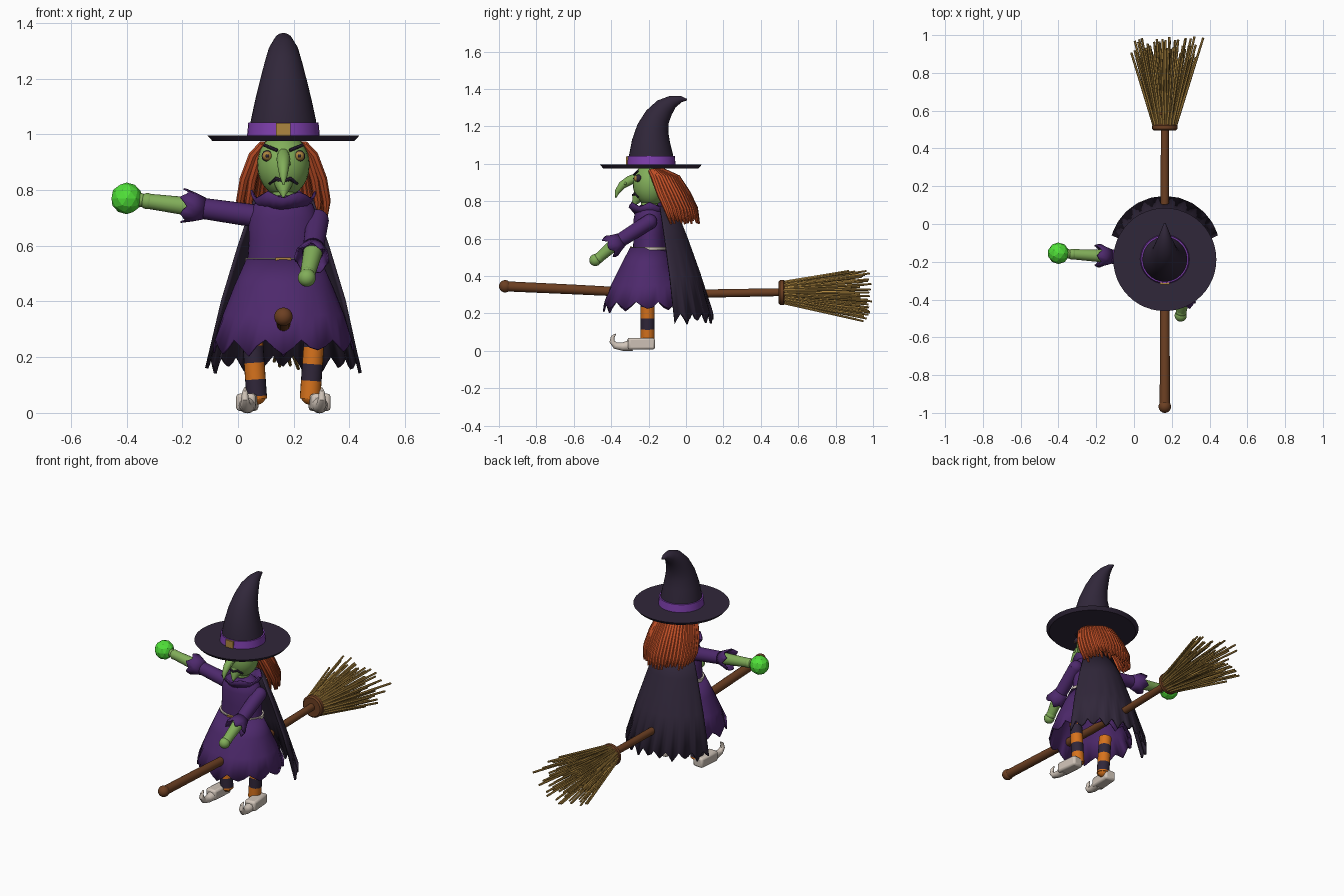
import bpy, bmesh, math, random
from mathutils import Vector

random.seed(4)
if "Cube" in bpy.data.objects:
    bpy.data.objects.remove(bpy.data.objects["Cube"])

CX = 0.163  # middle of the figure
BY = -0.195  # depth of the body axis


def colour(name, r, g, b):
    m = bpy.data.materials.new(name)
    m.use_nodes = True
    m.diffuse_color = (r, g, b, 1)
    m.node_tree.nodes["Principled BSDF"].inputs["Base Color"].default_value = (r, g, b, 1)
    return m


DARK = colour("dark cloth", 0.03, 0.02, 0.042)
PURPLE = colour("purple cloth", 0.075, 0.022, 0.15)
VIOLET = colour("violet band", 0.21, 0.05, 0.42)
SKIN = colour("green skin", 0.22, 0.42, 0.1)
GLOW = colour("bright green", 0.08, 0.75, 0.04)
HAIR = colour("red hair", 0.55, 0.08, 0.02)
ORANGE = colour("orange stripe", 0.68, 0.17, 0.012)
WOOD = colour("brown wood", 0.15, 0.05, 0.016)
GOLD = colour("straw gold", 0.42, 0.24, 0.05)
CREAM = colour("pale leather", 0.63, 0.55, 0.48)


def finish(obj, name, mats, angle=40):
    obj.name = name
    for m in mats:
        obj.data.materials.append(m)
    bpy.ops.object.select_all(action="DESELECT")
    obj.select_set(True)
    bpy.context.view_layer.objects.active = obj
    if angle:
        bpy.ops.object.shade_smooth_by_angle(angle=math.radians(angle))
    return obj


def add_tube(bm, path, radii, n=16, cap=True, jag=0, arc=None, bands=1):
    """Rings along a path; radii are numbers or (wide, deep) pairs."""
    pts = [Vector(p) for p in path]
    count = n + 1 if arc else n
    a0, a1 = arc or (0, 360)
    rings = []
    for k, p in enumerate(pts):
        t = (pts[min(k + 1, len(pts) - 1)] - pts[max(k - 1, 0)]).normalized()
        ref = Vector((1, 0, 0)) if abs(t.x) < 0.8 else Vector((0, 0, 1))
        v = t.cross(ref).normalized()
        u = v.cross(t)
        r = radii[k]
        ru, rv = r if isinstance(r, tuple) else (r, r)
        ring = []
        for i in range(count):
            a = math.radians(a0 + (a1 - a0) * i / n)
            q = p + u * ru * math.cos(a) + v * rv * math.sin(a)
            if jag and k == len(pts) - 1:
                q += t * jag * abs(i % 4 - 2) / 2 * random.uniform(0.7, 1.2)
            ring.append(bm.verts.new(q))
        rings.append(ring)
    for k in range(len(rings) - 1):
        for i in range(n):
            j = (i + 1) % count
            f = bm.faces.new((rings[k][i], rings[k][j], rings[k + 1][j], rings[k + 1][i]))
            f.material_index = k % bands
    if cap and not arc:
        bm.faces.new(rings[0])
        bm.faces.new(rings[-1])


def tubes(name, items, mats, thick=0, angle=40, **kw):
    bm = bmesh.new()
    for path, radii in items:
        add_tube(bm, path, radii, bands=len(mats), **kw)
    bmesh.ops.recalc_face_normals(bm, faces=bm.faces[:])
    mesh = bpy.data.meshes.new(name)
    bm.to_mesh(mesh)
    bm.free()
    obj = bpy.data.objects.new(name, mesh)
    bpy.context.collection.objects.link(obj)
    if thick:
        s = obj.modifiers.new("thickness", "SOLIDIFY")
        s.thickness, s.offset = thick, 0
    return finish(obj, name, mats, angle)


def tube(name, path, radii, mat, **kw):
    return tubes(name, [(path, radii)], [mat], **kw)


def upright(name, zs, radii, mat, y=BY, **kw):
    return tube(name, [(CX, y, z) for z in zs], radii, mat, **kw)


def ball(name, loc, r, mat, scale=(1, 1, 1)):
    bpy.ops.mesh.primitive_uv_sphere_add(segments=24, ring_count=14, radius=r, location=loc)
    bpy.context.object.scale = scale
    return finish(bpy.context.object, name, [mat], 60)


def box(name, loc, size, mat, rot=(0, 0, 0), bevel=0):
    bpy.ops.mesh.primitive_cube_add(size=1, location=loc, rotation=rot)
    obj = bpy.context.object
    obj.scale = size
    bpy.ops.object.transform_apply(location=False, rotation=False, scale=True)
    if bevel:
        b = obj.modifiers.new("bevel", "BEVEL")
        b.width, b.segments = bevel, 2
    return finish(obj, name, [mat], 30)


# Hat
upright("hat_brim", [0.976, 0.996], [0.255, 0.273], DARK, y=-0.188, n=48)
hat = [(-0.186, 0.99, 0.124), (-0.187, 1.05, 0.117), (-0.187, 1.12, 0.102), (-0.177, 1.19, 0.085),
       (-0.153, 1.25, 0.069), (-0.115, 1.3, 0.054), (-0.07, 1.333, 0.034), (-0.025, 1.346, 0.017),
       (0.005, 1.343, 0.004)]
tube("hat_cone", [(CX, y, z) for y, z, r in hat], [r for y, z, r in hat], DARK, n=32)
upright("hat_band", [0.99, 1.042], [0.131, 0.126], VIOLET, y=-0.186, n=32)
box("hat_buckle", (CX, -0.314, 1.018), (0.052, 0.014, 0.044), GOLD)

# Head and face
ball("head", (CX, -0.19, 0.89), 0.094, SKIN, (1, 1, 1.22))
upright("neck", [0.72, 0.83], [0.045, 0.045], SKIN)
tube("nose", [(CX, -0.262, 0.93), (CX, -0.3, 0.912), (CX, -0.342, 0.885), (CX, -0.368, 0.85), (CX, -0.376, 0.818)],
     [0.02, 0.025, 0.021, 0.014, 0.003], SKIN)
tube("chin", [(CX, -0.235, 0.845), (CX, -0.265, 0.81), (CX, -0.285, 0.773)], [0.045, 0.027, 0.003], SKIN)
ball("wart", (CX + 0.02, -0.325, 0.895), 0.008, SKIN)
mouth = [(-0.05, -0.256, 0.822), (-0.026, -0.272, 0.84), (0, -0.283, 0.832), (0.026, -0.272, 0.84), (0.05, -0.256, 0.822)]
tube("mouth", [(CX + x, y, z) for x, y, z in mouth], [0.005, 0.008, 0.007, 0.008, 0.005], DARK, n=8)
for side, s in (("left", 1), ("right", -1)):
    x = CX + s * 0.058
    ball(side + "_eye_rim", (x, -0.254, 0.922), 0.02, DARK)
    ball(side + "_eye", (x, -0.262, 0.922), 0.017, GOLD)
    ball(side + "_pupil", (x, -0.277, 0.922), 0.006, DARK)
    tube(side + "_brow", [(CX + s * 0.022, -0.278, 0.942), (CX + s * 0.07, -0.258, 0.962)], [0.006, 0.006], DARK, n=8)

# Hair locks fanned round the back of the head
locks = []
for layer, count in ((1, 25), (0.8, 17)):
    for i in range(count):
        a = math.pi * i / (count - 1)
        c, s = math.cos(a) * layer, math.sin(a) * layer
        low = random.uniform(0.675, 0.71)
        locks.append(([(CX + 0.075 * c, -0.19 + 0.065 * s, 0.965), (CX + 0.108 * c, -0.17 + 0.125 * s, 0.925),
                       (CX + 0.14 * c, -0.14 + 0.15 * s, 0.84), (CX + 0.155 * c, -0.105 + 0.155 * s, 0.76),
                       (CX + 0.15 * c, -0.08 + 0.15 * s, low)], [0.013, 0.017, 0.017, 0.015, 0.005]))
tubes("hair", locks, [HAIR], n=8)

# Dress, belt and cape
upright("bodice", [0.53, 0.62, 0.7, 0.75, 0.78],
        [(0.13, 0.088), (0.124, 0.086), (0.125, 0.086), (0.105, 0.075), (0.06, 0.05)], PURPLE, n=32)
upright("collar", [0.725, 0.77], [(0.08, 0.07), (0.115, 0.108)], PURPLE, n=24, cap=False, jag=0.025, thick=0.008)
upright("skirt", [0.55, 0.45, 0.35, 0.262], [(0.13, 0.088), (0.175, 0.14), (0.215, 0.19), (0.25, 0.232)], PURPLE,
        y=-0.208, n=48, cap=False, jag=0.05, thick=0.008)
upright("belt", [0.538, 0.556], [(0.138, 0.098)] * 2, CREAM, n=32)
box("belt_buckle", (CX, -0.294, 0.547), (0.056, 0.012, 0.022), GOLD)
tube("cape", [(CX, -0.17, 0.77), (CX, -0.163, 0.6), (CX, -0.155, 0.4), (CX, -0.147, 0.195)],
     [0.105, 0.165, 0.228, 0.288], DARK, n=40, arc=(-163, -17), jag=0.05, thick=0.012)

# Striped legs and curled shoes
for side, s, drop in (("left", 1, 0), ("right", -1, 0.055)):
    zs = [0.05, 0.115 - drop] + [0.175 - drop + 0.06 * k for k in range(4)]
    tubes(side + "_leg", [([(CX + s * (0.092 + 0.07 * z), -0.205, z) for z in zs], [0.037] * len(zs))],
          [ORANGE, DARK], n=20)
    ball(side + "_ankle", (CX + s * 0.097, -0.205, 0.065), 0.036, ORANGE)
    x = CX + s * 0.13
    box(side + "_shoe", (x, -0.24, 0.038), (0.07, 0.145, 0.062), CREAM, (0, 0, s * 0.08), 0.012)
    toe = [(0, -0.29, 0.03), (0.003, -0.34, 0.022), (0.006, -0.377, 0.028), (0.008, -0.396, 0.05),
           (0.008, -0.392, 0.075), (0.008, -0.376, 0.09)]
    tube(side + "_shoe_toe", [(x + s * a, y, z) for a, y, z in toe], [0.032, 0.022, 0.018, 0.014, 0.01, 0.003], CREAM)


# Arms: sleeve, flared cuff, forearm and hand
def arm(side, shoulder, cuff, wrist, hand, hand_r):
    a, b, c = Vector(shoulder), Vector(cuff), Vector(wrist)
    d = (b - a).normalized()
    ball(side + "_shoulder", a, 0.041, PURPLE)
    tube(side + "_sleeve", [a, b], [0.041, 0.037], PURPLE, n=20)
    tube(side + "_cuff", [b - d * 0.035, b, b + d * 0.025], [0.036, 0.048, 0.06], PURPLE, n=24, cap=False, jag=0.025, thick=0.006)
    tube(side + "_forearm", [b, c], [0.034, 0.027], SKIN, n=20)
    ball(side + "_wrist", c, 0.029, SKIN)
    ball(side + "_hand", hand, hand_r, SKIN)


arm("right", (0.055, -0.185, 0.708), (-0.155, -0.17, 0.738), (-0.325, -0.16, 0.76), (-0.35, -0.158, 0.764), 0.025)
arm("left", (0.285, -0.195, 0.69), (0.268, -0.375, 0.575), (0.25, -0.465, 0.498), (0.247, -0.485, 0.485), 0.032)
bpy.ops.mesh.primitive_ico_sphere_add(subdivisions=2, radius=0.057, location=(-0.4, -0.155, 0.77))
finish(bpy.context.object, "glowing_orb", [GLOW], 0)

# Broom
tube("broom_stick", [(CX, -0.97, 0.345), (CX, -0.6, 0.328), (CX, -0.2, 0.308), (CX, 0.1, 0.306), (CX, 0.53, 0.314)],
     [0.027, 0.026, 0.024, 0.022, 0.021], WOOD)
ball("broom_knob", (CX, -0.967, 0.345), 0.033, WOOD)
tube("broom_binding", [(CX, 0.495, 0.312), (CX, 0.503, 0.312), (CX, 0.522, 0.312), (CX, 0.53, 0.312)],
     [0.058, 0.067, 0.067, 0.058], WOOD, n=24)
for s in (-1, 1):
    ball("binding_knot", (CX + s * 0.02, 0.585, 0.37), 0.009, WOOD)
straws = []
for i in range(80):
    a = i * 2.4
    r = math.sqrt((i + 0.5) / 80)
    c, s = r * math.cos(a), r * math.sin(a)
    end = random.uniform(0.86, 0.995)
    g = (end - 0.5) / 0.48
    straws.append(([(CX + 0.055 * c, 0.505, 0.312 + 0.055 * s),
                    (CX + (0.055 + 0.155 * g) * c, end, 0.3 + (0.055 + 0.1 * g) * s)], [0.008, 0.006]))
tubes("broom_straws", straws, [GOLD], n=6)
